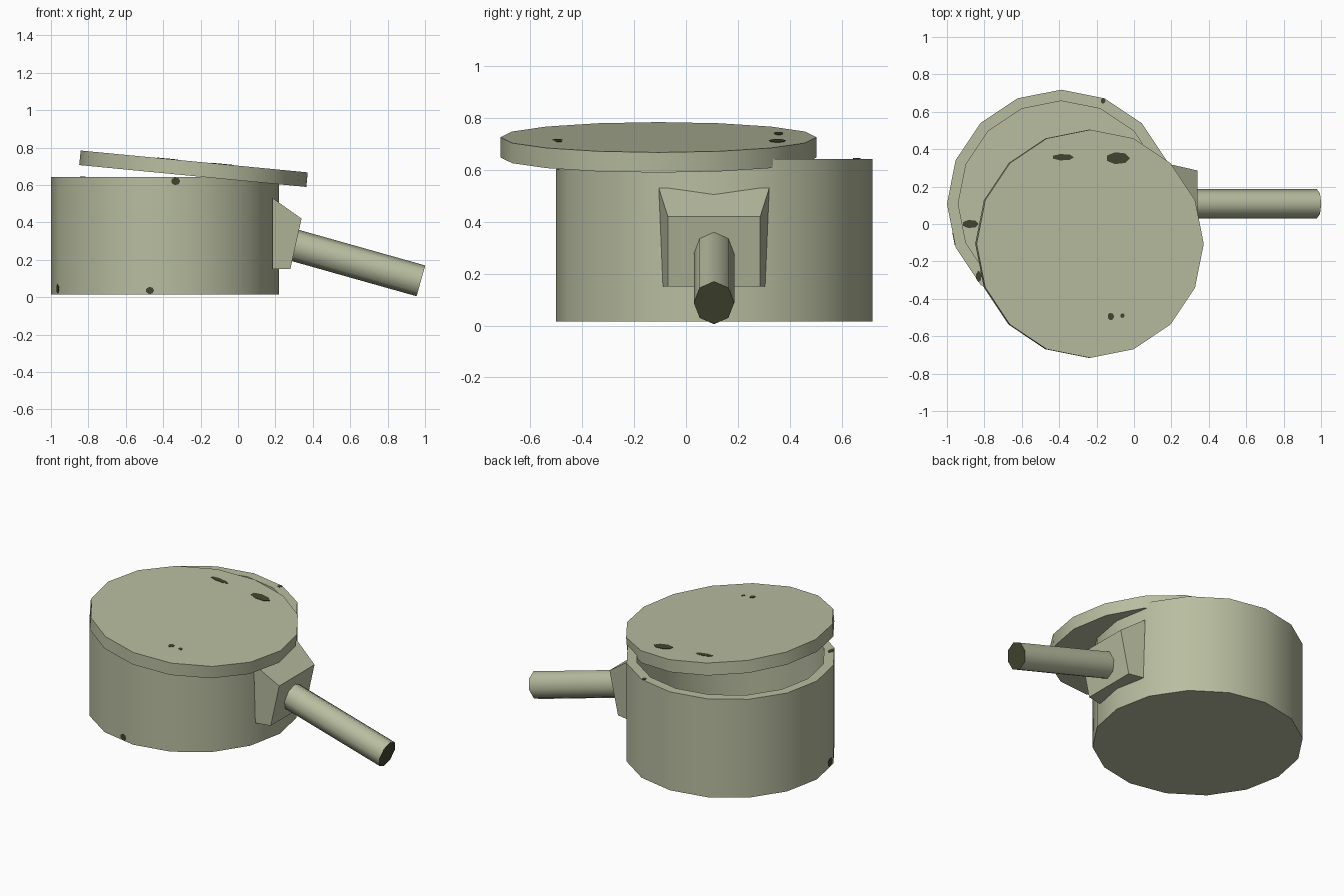
import bpy, bmesh, math
from mathutils import Vector, Matrix

if "Cube" in bpy.data.objects:
    bpy.data.objects.remove(bpy.data.objects["Cube"])


def material(name, rgb):
    m = bpy.data.materials.new(name)
    m.diffuse_color = (*rgb, 1)
    m.use_nodes = True
    m.node_tree.nodes["Principled BSDF"].inputs["Base Color"].default_value = m.diffuse_color
    return m


SAGE = material("sage_enamel", (0.48, 0.51, 0.35))
DARK = material("dark_iron", (0.055, 0.06, 0.03))


def finish(name, bm, mats, smooth=None):
    bmesh.ops.recalc_face_normals(bm, faces=bm.faces)
    me = bpy.data.meshes.new(name)
    bm.to_mesh(me)
    bm.free()
    for m in mats:
        me.materials.append(m)
    ob = bpy.data.objects.new(name, me)
    bpy.context.collection.objects.link(ob)
    if smooth:
        bpy.ops.object.select_all(action='DESELECT')
        ob.select_set(True)
        bpy.context.view_layer.objects.active = ob
        bpy.ops.object.shade_smooth_by_angle(angle=math.radians(smooth))
    return ob


def lathe(profile, sides):
    """Closed solid from (radius, z) rings, capped at both ends."""
    bm = bmesh.new()
    rings = []
    for r, z in profile:
        angles = [2 * math.pi * i / sides for i in range(sides)]
        rings.append([bm.verts.new((r * math.cos(a), r * math.sin(a), z)) for a in angles])
    for a, b in zip(rings, rings[1:]):
        for i in range(sides):
            j = (i + 1) % sides
            bm.faces.new((a[i], a[j], b[j], b[i]))
    bm.faces.new(rings[0][::-1])
    bm.faces.new(rings[-1])
    return bm


# Pot: hollow 16-sided body
PX, PY, R = -0.39, 0.108, 0.61
bm = lathe([(R, 0.015), (R, 0.643), (0.55, 0.643), (0.55, 0.08)], 16)
bm.transform(Matrix.Translation((PX, PY, 0)))
finish("pot_body", bm, [SAGE], 30)

# Lid: tilted disc that has slid forward
LID = Matrix.Translation((-0.238, -0.106, 0.687)) @ Matrix.Rotation(math.radians(5.5), 4, 'Y')
bm = lathe([(R, -0.039), (R, 0.039)], 16)
bm.transform(LID)
finish("lid", bm, [SAGE], 30)

# Bracket: tapered block, sections given as (x, z, half width)
bm = bmesh.new()
loop = [[bm.verts.new((x, PY + s * w, z)) for x, z, w in
         ((0.185, 0.53, 0.213), (0.34, 0.42, 0.178), (0.28, 0.15, 0.178), (0.185, 0.15, 0.197))]
        for s in (-1, 1)]
for i in range(4):
    j = (i + 1) % 4
    bm.faces.new((loop[0][i], loop[0][j], loop[1][j], loop[1][i]))
for side in loop:
    bm.faces.new(side)
finish("handle_bracket", bm, [SAGE])

# Handle: sloping octagonal rod with a dark end
tip, root = Vector((0.978, PY, 0.0875)), Vector((0.27, PY, 0.287))
axis = tip - root
bm = lathe([(1, 0), (1, axis.length)], 8)
end = max(bm.faces, key=lambda f: f.calc_center_median().z)
end.material_index = 1
tilt = math.atan2(axis.x, axis.z)
bm.transform(Matrix.Translation(root) @ Matrix.Rotation(tilt, 4, 'Y')
             @ Matrix.Diagonal((0.0855, 0.078, 1, 1)))
finish("handle_rod", bm, [SAGE, DARK], 50)


def chip(name, frame, sx, sy):
    """Thin dark plate lying in the xy plane of the given frame."""
    bm = lathe([(1, -0.002), (1, 0.002)], 7)
    bm.transform(frame @ Matrix.Diagonal((sx / 2, sy / 2, 1, 1)))
    finish(name, bm, [DARK])


# Worn spots on the lid
for x, y, sx, sy in ((-0.385, 0.357, 0.12, 0.035), (-0.09, 0.352, 0.13, 0.065),
                     (-0.127, -0.495, 0.035, 0.04), (-0.065, -0.49, 0.025, 0.025)):
    chip("lid_chip", LID @ Matrix.Translation((x + 0.238, y + 0.106, 0.039)), sx, sy)

# Worn spots on the rim and inner floor
for x, y, z, sx, sy in ((-0.83, -0.28, 0.643, 0.03, 0.06), (-0.165, 0.658, 0.643, 0.025, 0.03),
                        (-0.875, 0.0, 0.08, 0.09, 0.045)):
    chip("rim_chip", Matrix.Translation((x, y, z)), sx, sy)

# Worn spots on the side walls: face angle, sideways offset, height, size
for deg, off, z, sx, sy in ((281.25, -0.062, 0.62, 0.05, 0.042), (258.75, 0.037, 0.036, 0.045, 0.04),
                            (191.25, 0.07, 0.045, 0.07, 0.05)):
    f = (Matrix.Translation((PX, PY, z)) @ Matrix.Rotation(math.radians(deg), 4, 'Z')
         @ Matrix.Translation((R * math.cos(math.pi / 16), off, 0))
         @ Matrix.Rotation(math.pi / 2, 4, 'Y') @ Matrix.Rotation(math.pi / 2, 4, 'Z'))
    chip("wall_chip", f, sx, sy)
